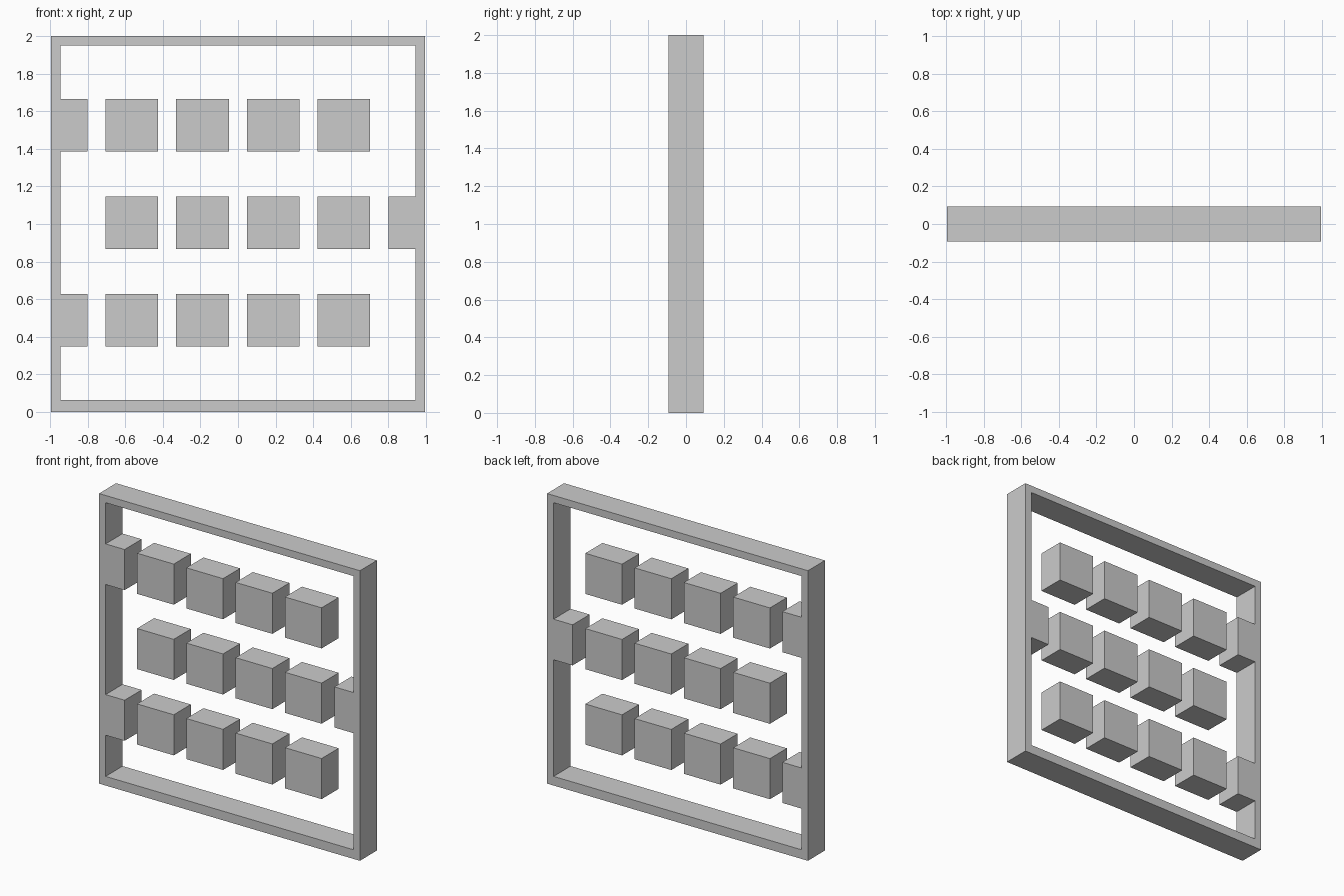
import bpy
import math

if "Cube" in bpy.data.objects:
    bpy.data.objects.remove(bpy.data.objects["Cube"])

HALF_W, HALF_D = 0.995, 0.093      # outer half width and half depth
IN_X, IN_BOTTOM, IN_TOP = 0.945, 0.063, 1.95
ROWS = [0.487, 1.007, 1.526]       # block row centres
COLS = [-0.565, -0.189, 0.187, 0.563]
SIZE = 0.28
H = SIZE / 2
STUB_X = 0.80                      # inner edge of the half blocks on the frame


def add_spline(curve, points):
    s = curve.splines.new('POLY')
    s.points.add(len(points) - 1)
    for p, (x, z) in zip(s.points, points):
        p.co = (x, z, 0, 1)
    s.use_cyclic_u = True


def stub(side, z):
    # notch outline of a half block, listed from bottom to top
    return [(side * IN_X, z - H), (side * STUB_X, z - H),
            (side * STUB_X, z + H), (side * IN_X, z + H)]


# Frame with its attached half blocks: outer outline plus one inner hole
curve = bpy.data.curves.new("frame", 'CURVE')
curve.dimensions = '2D'
curve.fill_mode = 'BOTH'
curve.extrude = HALF_D
add_spline(curve, [(-HALF_W, 0), (HALF_W, 0), (HALF_W, 2), (-HALF_W, 2)])
left = stub(-1, ROWS[0]) + stub(-1, ROWS[2])
add_spline(curve, [(-IN_X, IN_BOTTOM), (IN_X, IN_BOTTOM)] + stub(1, ROWS[1])
           + [(IN_X, IN_TOP), (-IN_X, IN_TOP)] + left[::-1])
frame = bpy.data.objects.new("frame", curve)
frame.rotation_euler = (math.pi / 2, 0, 0)
bpy.context.collection.objects.link(frame)
bpy.context.view_layer.objects.active = frame
frame.select_set(True)
bpy.ops.object.convert(target='MESH')
for poly in bpy.context.object.data.polygons:
    poly.use_smooth = False

# Free-standing blocks in three rows of four
for r, z in enumerate(ROWS, 1):
    for c, x in enumerate(COLS, 1):
        bpy.ops.mesh.primitive_cube_add(size=1, location=(x, 0, z))
        block = bpy.context.object
        block.name = f"block_row{r}_{c}"
        block.scale = (SIZE, 2 * HALF_D, SIZE)
